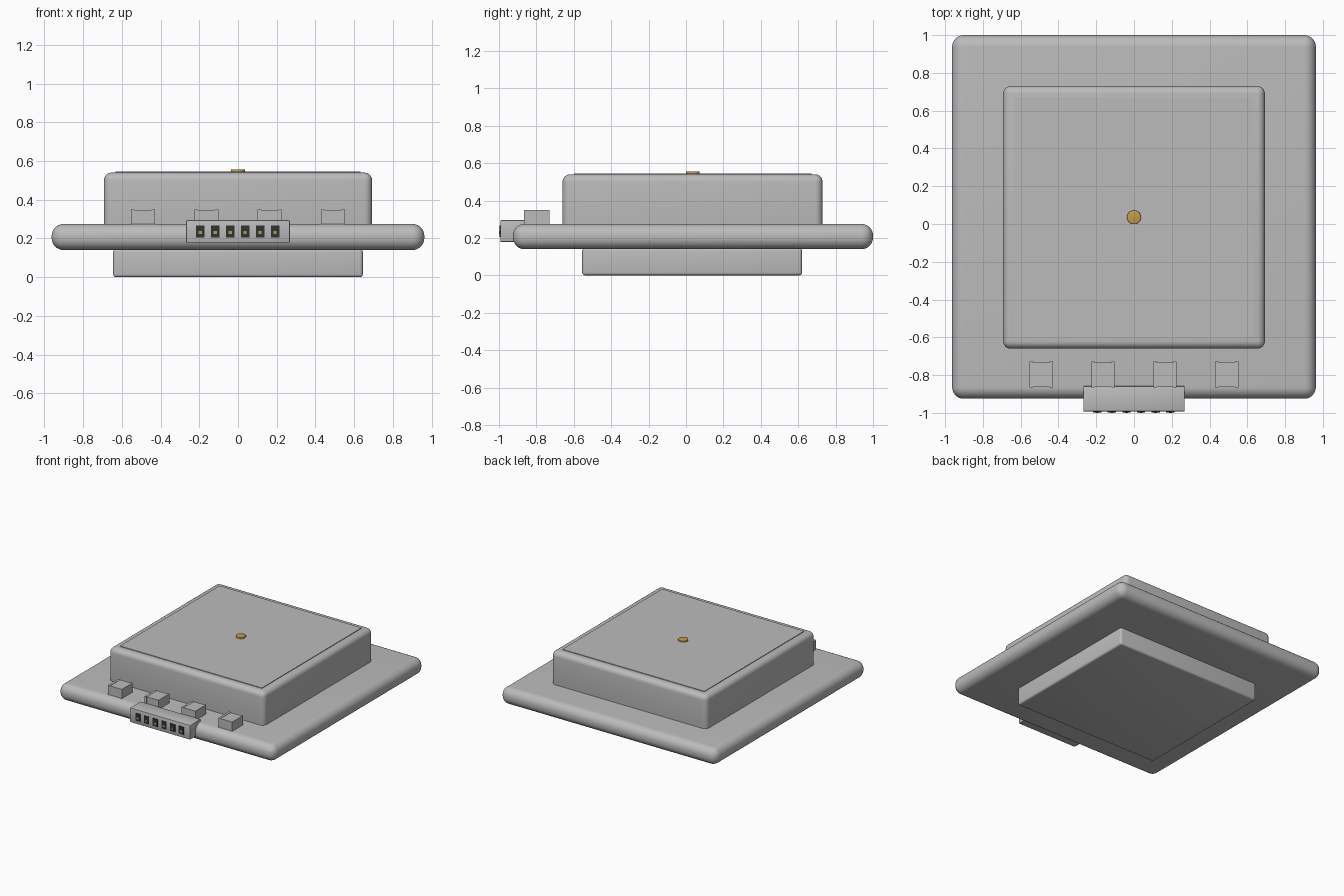
import bpy, math

cube = bpy.data.objects.get("Cube")
if cube:
    bpy.data.objects.remove(cube, do_unlink=True)


def material(name, rgb):
    m = bpy.data.materials.new(name)
    m.use_nodes = True
    m.diffuse_color = (*rgb, 1)
    m.node_tree.nodes["Principled BSDF"].inputs["Base Color"].default_value = (*rgb, 1)
    return m


grey = material("light grey", (0.50, 0.50, 0.50))
dark = material("dark slot", (0.025, 0.035, 0.033))
gold = material("gold", (0.55, 0.33, 0.07))


def finish(ob, name, mat, bevel=0, segments=5):
    ob.name = name
    ob.data.materials.append(mat)
    if bevel:
        mod = ob.modifiers.new("rounding", "BEVEL")
        mod.width = bevel
        mod.segments = segments
        mod.limit_method = "ANGLE"
        bpy.ops.object.modifier_apply(modifier=mod.name)
        bpy.ops.object.shade_smooth_by_angle(angle=math.radians(35))
    return ob


def box(name, x, y, z, mat=grey, bevel=0, segments=5):
    """Box spanning the given (low, high) ranges."""
    spans = (x, y, z)
    bpy.ops.mesh.primitive_cube_add(size=1, location=[(a + b) / 2 for a, b in spans])
    ob = bpy.context.object
    ob.scale = [b - a for a, b in spans]
    bpy.ops.object.transform_apply(location=False, rotation=False, scale=True)
    return finish(ob, name, mat, bevel, segments)


# Main stacked body
box("circuit_board", (-0.963, 0.963), (-0.925, 1.0), (0.14, 0.275), bevel=0.062, segments=8)
box("antenna_block", (-0.693, 0.693), (-0.66, 0.73), (0.21, 0.54), bevel=0.04, segments=6)
box("antenna_plate", (-0.633, 0.633), (-0.6, 0.67), (0.536, 0.545))
box("shield_can", (-0.645, 0.645), (-0.555, 0.62), (0.0, 0.145), bevel=0.015, segments=4)

# Feed pin on top of the antenna
bpy.ops.mesh.primitive_cylinder_add(vertices=32, radius=0.037, depth=0.02, location=(0, 0.036, 0.546))
finish(bpy.context.object, "feed_pin", gold, 0.003, 2)

# Small chip parts with a lower cap at either end
for i in range(4):
    cx = -0.492 + i * 0.328
    box(f"chip_body_{i + 1}", (cx - 0.048, cx + 0.048), (-0.862, -0.732), (0.27, 0.348))
    for side in (-1, 1):
        ex = cx + side * 0.053
        box(f"chip_cap_{i + 1}_{'left' if side > 0 else 'right'}",
            (ex - 0.009, ex + 0.009), (-0.865, -0.729), (0.27, 0.35))

# Edge connector with six slots, each holding a pin
box("connector_housing", (-0.268, 0.268), (-0.993, -0.858), (0.178, 0.295), bevel=0.006, segments=2)
for i in range(6):
    cx = -0.195 + i * 0.0774
    box(f"connector_slot_{i + 1}", (cx - 0.022, cx + 0.022), (-0.997, -0.99), (0.206, 0.267), dark)
    box(f"connector_pin_{i + 1}", (cx - 0.008, cx + 0.008), (-1.0, -0.994), (0.222, 0.238), gold)
